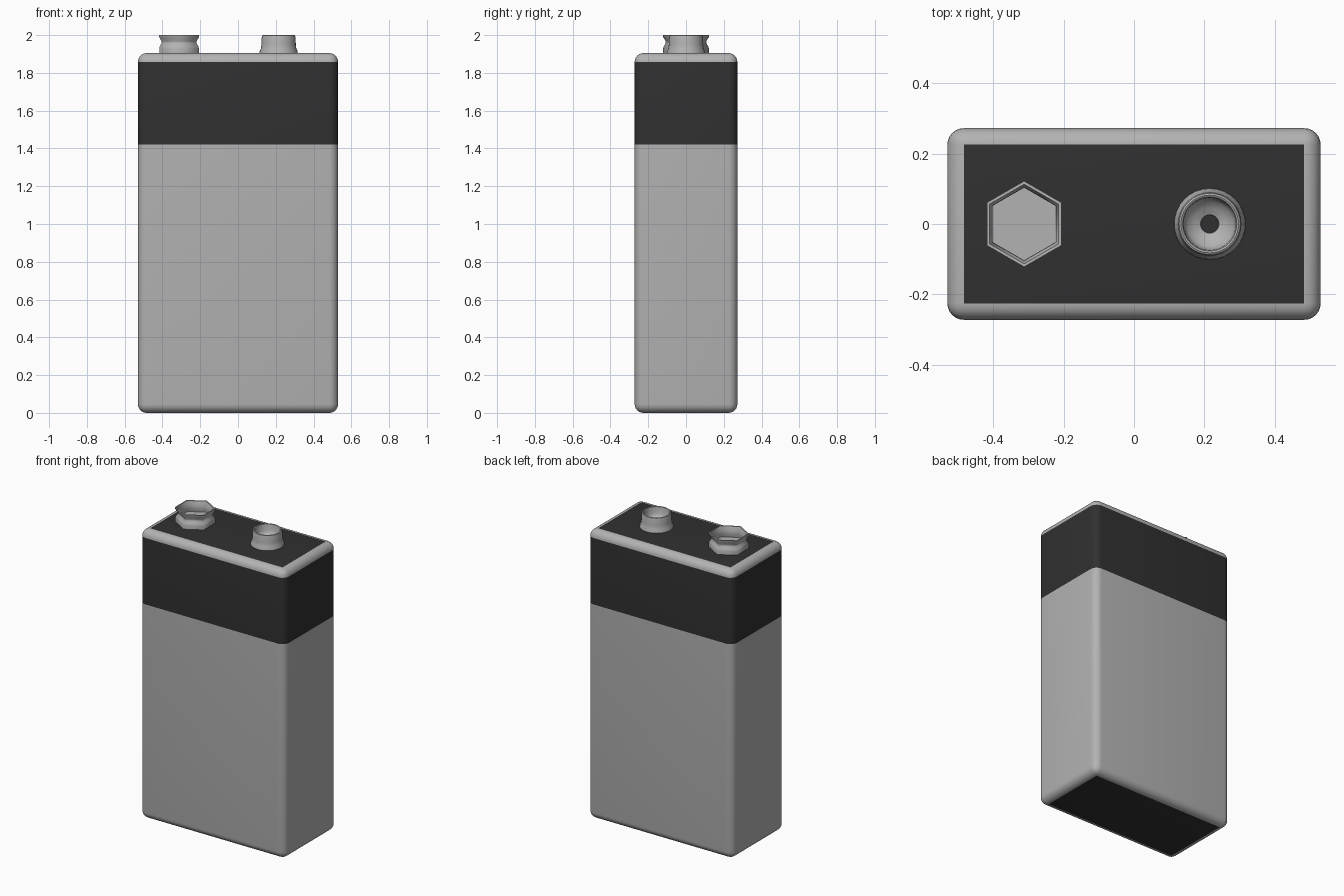
import bpy, bmesh, math
from mathutils import Vector

if "Cube" in bpy.data.objects:
    bpy.data.objects.remove(bpy.data.objects["Cube"])


def material(name, shade):
    m = bpy.data.materials.new(name)
    m.diffuse_color = (shade, shade, shade, 1)
    m.use_nodes = True
    m.node_tree.nodes["Principled BSDF"].inputs["Base Color"].default_value = m.diffuse_color
    return m


def finish(name, bm, mats, angle=35):
    me = bpy.data.meshes.new(name)
    bm.to_mesh(me)
    bm.free()
    ob = bpy.data.objects.new(name, me)
    bpy.context.collection.objects.link(ob)
    for m in mats:
        me.materials.append(m)
    bpy.ops.object.select_all(action='DESELECT')
    ob.select_set(True)
    bpy.context.view_layer.objects.active = ob
    bpy.ops.object.shade_smooth_by_angle(angle=math.radians(angle))
    return ob


def lathe(name, x, profile, sides, start=0.0, cap=False, angle=35):
    """Stack rings of (radius, z) around a vertical axis at x."""
    bm = bmesh.new()
    rings = []
    for r, z in profile:
        rings.append([bm.verts.new((x + r * math.cos(start + 2 * math.pi * i / sides),
                                    r * math.sin(start + 2 * math.pi * i / sides), z))
                      for i in range(sides)])
    for a, b in zip(rings, rings[1:]):
        for i in range(sides):
            j = (i + 1) % sides
            bm.faces.new((a[i], a[j], b[j], b[i]))
    if cap:
        bm.faces.new(rings[-1])
    return finish(name, bm, (grey,), angle)


W, D, H, R = 1.06, 0.544, 1.905, 0.047
grey = material("casing_grey", 0.45)
dark = material("dark_wrap", 0.03)

# Rounded casing with dark upper band and dark end plates
bm = bmesh.new()
bmesh.ops.create_cube(bm, size=1)
for v in bm.verts:
    v.co = Vector((v.co.x * W, v.co.y * D, (v.co.z + 0.5) * H))
bmesh.ops.bevel(bm, geom=bm.edges[:], offset=R, segments=6, profile=0.5, affect='EDGES')
bmesh.ops.bisect_plane(bm, geom=bm.verts[:] + bm.edges[:] + bm.faces[:],
                       plane_co=(0, 0, 1.42), plane_no=(0, 0, 1))
bm.normal_update()
for f in bm.faces:
    band = 1.42 < f.calc_center_median().z < H - R
    end = abs(f.normal.z) > 0.999
    f.material_index = 1 if band or end else 0
finish("battery_casing", bm, (grey, dark))

# Hexagonal socket terminal: flared, waisted cup
lathe("hexagonal_terminal", -0.312,
      [(0.121, 1.9), (0.121, 1.93), (0.117, 1.942), (0.108, 1.955), (0.107, 1.968),
       (0.121, 1.988), (0.122, 2.0), (0.113, 2.0), (0.104, 1.975), (0.103, 1.95),
       (0.107, 1.93)],
      6, math.pi / 6, cap=True, angle=61)

# Round stud terminal: flared foot, rolled rim and funnel centre
lathe("round_terminal", 0.215,
      [(0.102, 1.9), (0.1, 1.915), (0.094, 1.928), (0.091, 1.95), (0.09, 1.985),
       (0.087, 1.997), (0.082, 2.0), (0.077, 1.997), (0.074, 1.985), (0.072, 1.955),
       (0.064, 1.94), (0.045, 1.928), (0.026, 1.918), (0.025, 1.906)],
      32)
